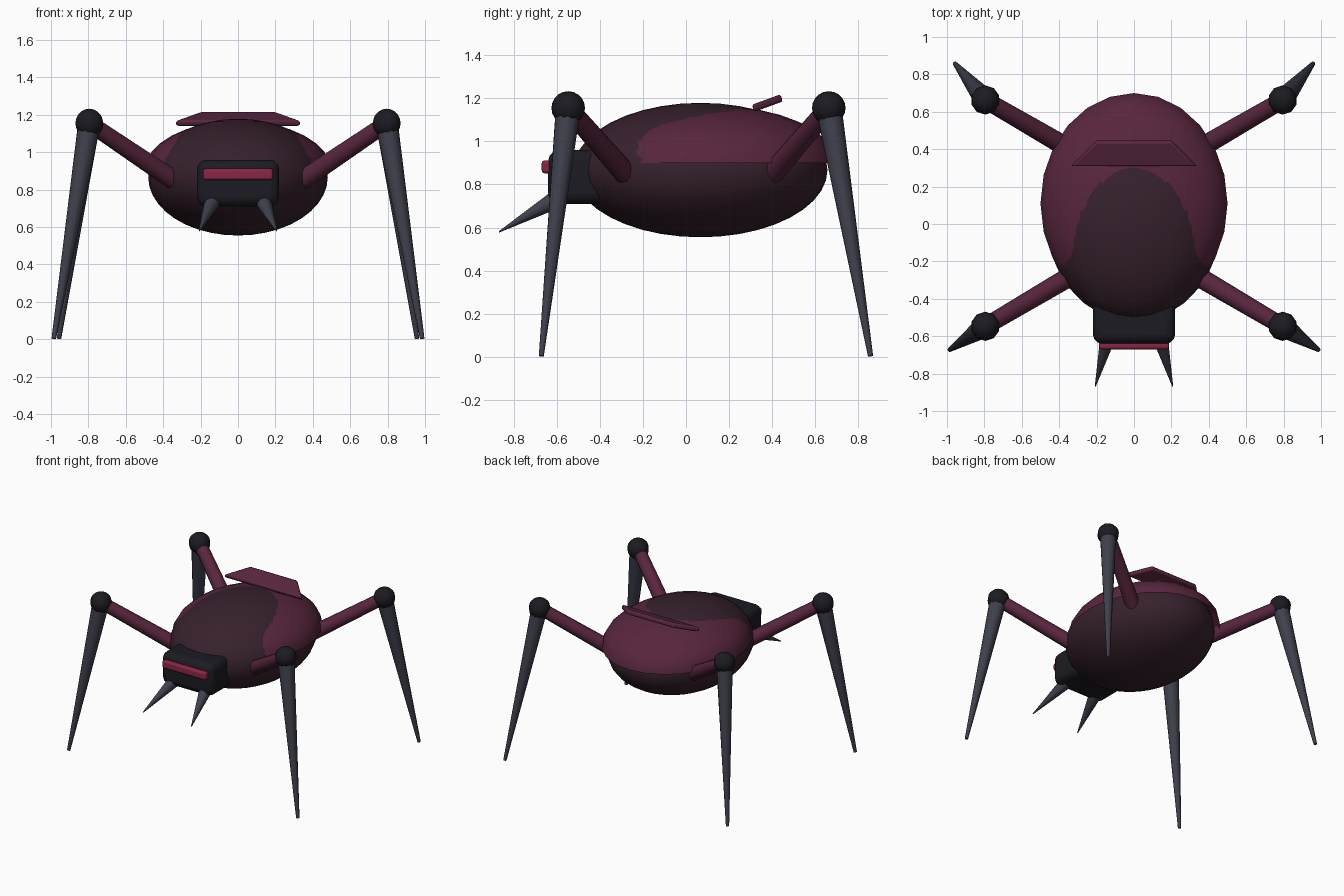
import bpy, bmesh, math
from mathutils import Vector, Matrix

if "Cube" in bpy.data.objects:
    bpy.data.objects.remove(bpy.data.objects["Cube"])


def material(name, rgb):
    m = bpy.data.materials.new(name)
    m.diffuse_color = (*rgb, 1)
    m.use_nodes = True
    m.node_tree.nodes["Principled BSDF"].inputs["Base Color"].default_value = m.diffuse_color
    return m


PLUM = material("plum", (0.098, 0.019, 0.048))
HULL = material("dark_plum", (0.038, 0.015, 0.026))
BLACK = material("black", (0.011, 0.011, 0.016))
STEEL = material("steel", (0.048, 0.051, 0.072))
RED = material("red", (0.25, 0.02, 0.06))


def finish(name, bm, mat, bevel=0, segments=3, angle=35):
    bmesh.ops.recalc_face_normals(bm, faces=bm.faces)
    me = bpy.data.meshes.new(name)
    bm.to_mesh(me)
    bm.free()
    me.materials.append(mat)
    ob = bpy.data.objects.new(name, me)
    bpy.context.collection.objects.link(ob)
    if bevel:
        mod = ob.modifiers.new("bevel", 'BEVEL')
        mod.width, mod.segments = bevel, segments
    bpy.ops.object.select_all(action='DESELECT')
    ob.select_set(True)
    bpy.context.view_layer.objects.active = ob
    bpy.ops.object.shade_smooth_by_angle(angle=math.radians(angle))
    return ob


def ellipsoid(name, centre, radii, mat, seg=24, rings=16, half=False):
    bm = bmesh.new()
    bmesh.ops.create_uvsphere(bm, u_segments=seg, v_segments=rings, radius=1)
    if half:
        low = [v for v in bm.verts if v.co.z < -0.01]
        bmesh.ops.delete(bm, geom=low, context='VERTS')
    bm.transform(Matrix.Translation(centre) @ Matrix.Diagonal((*radii, 1)))
    return finish(name, bm, mat, angle=45)


def box(name, centre, size, mat, bevel):
    bm = bmesh.new()
    bmesh.ops.create_cube(bm, size=1)
    bm.transform(Matrix.Translation(centre) @ Matrix.Diagonal((*size, 1)))
    return finish(name, bm, mat, bevel)


def rod(name, a, b, r1, r2, mat, sides):
    a, b = Vector(a), Vector(b)
    d = b - a
    bm = bmesh.new()
    bmesh.ops.create_cone(bm, cap_ends=True, segments=sides,
                          radius1=r1, radius2=r2, depth=d.length)
    rot = d.to_track_quat('Z', 'Y').to_matrix().to_4x4()
    bm.transform(Matrix.Translation((a + b) / 2) @ rot)
    return finish(name, bm, mat, angle=50)


# body and upper shell
ellipsoid("body", (0, 0.067, 0.867), (0.48, 0.59, 0.312), HULL, 32, 20)
ellipsoid("back_shell", (0, 0.11, 0.90), (0.50, 0.59, 0.268), PLUM, half=True)

# head and visor
box("head", (0, -0.505, 0.835), (0.44, 0.27, 0.25), BLACK, 0.05)
box("visor", (0, -0.645, 0.882), (0.375, 0.05, 0.06), RED, 0.014)

# tilted rear fin
bm = bmesh.new()
outline = [(-0.335, -0.071), (0.335, -0.071), (0.2, 0.071), (-0.2, 0.071)]
face = bm.faces.new([bm.verts.new((x, y, -0.0175)) for x, y in outline])
top = bmesh.ops.extrude_face_region(bm, geom=[face])
bmesh.ops.translate(bm, vec=(0, 0, 0.035),
                    verts=[g for g in top["geom"] if isinstance(g, bmesh.types.BMVert)])
bm.transform(Matrix.Translation((0, 0.378, 1.178)) @ Matrix.Rotation(math.radians(20), 4, 'X'))
finish("rear_fin", bm, PLUM, 0.011, 2)

# fangs and legs, mirrored left and right
for side, s in (("left", -1), ("right", 1)):
    rod(f"{side}_fang", (s * 0.135, -0.59, 0.738), (s * 0.207, -0.868, 0.58),
        0.045, 0.003, STEEL, 10)
    for end, hip_y, knee_y, foot in (("front", -0.285, -0.547, (0.985, -0.672)),
                                     ("rear", 0.405, 0.663, (0.957, 0.857))):
        knee = (s * 0.795, knee_y, 1.155)
        rod(f"{end}_{side}_upper_leg", (s * 0.35, hip_y, 0.855), knee, 0.053, 0.046, PLUM, 12)
        ellipsoid(f"{end}_{side}_knee", knee, (0.078, 0.078, 0.078), BLACK, 10, 10)
        rod(f"{end}_{side}_lower_leg", knee, (s * foot[0], foot[1], 0.003),
            0.06, 0.012, STEEL, 10)
